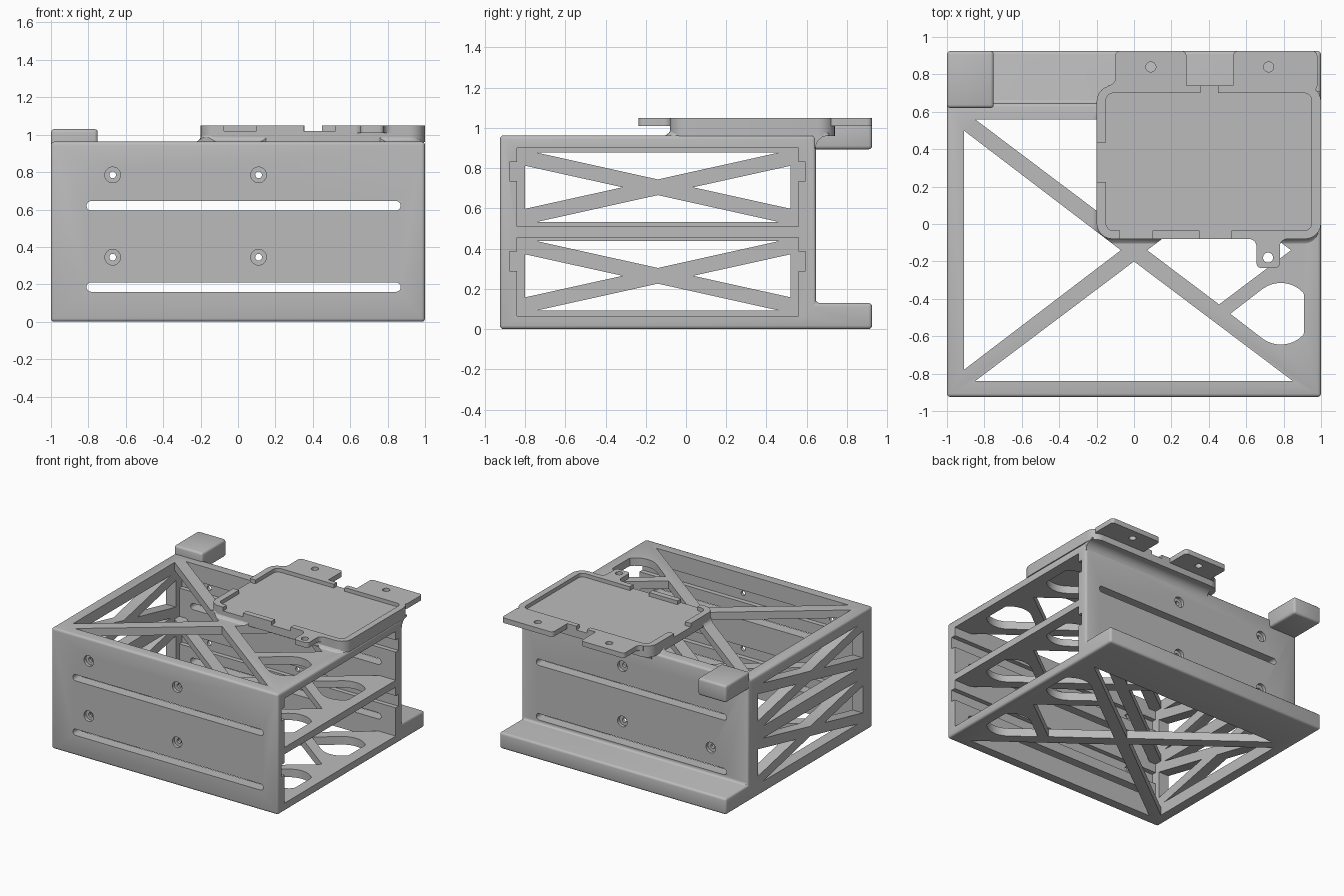
import bpy, bmesh, math
from mathutils import Vector

if "Cube" in bpy.data.objects:
    bpy.data.objects.remove(bpy.data.objects["Cube"], do_unlink=True)

grey = bpy.data.materials.new("plain_grey")
grey.use_nodes = True
grey.diffuse_color = (0.5, 0.5, 0.5, 1)
grey.node_tree.nodes["Principled BSDF"].inputs["Base Color"].default_value = (0.5, 0.5, 0.5, 1)

AXES = {"x": lambda a, b, h: (h, a, b),
        "y": lambda a, b, h: (a, h, b),
        "z": lambda a, b, h: (a, b, h)}


def loft(name, rings, axis="z"):
    """Closed solid through rings given as (points, height)."""
    bm = bmesh.new()
    loops = [[bm.verts.new(AXES[axis](a, b, h)) for a, b in pts] for pts, h in rings]
    for low, high in zip(loops, loops[1:]):
        for i in range(len(low)):
            j = (i + 1) % len(low)
            bm.faces.new((low[i], low[j], high[j], high[i]))
    bm.faces.new(loops[0])
    bm.faces.new(loops[-1])
    bmesh.ops.recalc_face_normals(bm, faces=bm.faces)
    mesh = bpy.data.meshes.new(name)
    bm.to_mesh(mesh)
    bm.free()
    mesh.materials.append(grey)
    obj = bpy.data.objects.new(name, mesh)
    bpy.context.collection.objects.link(obj)
    return obj


def prism(name, pts, axis, lo, hi):
    return loft(name, [(pts, lo), (pts, hi)], axis)


def rounded(a0, a1, b0, b1, r, steps=6):
    """Rounded rectangle outline."""
    pts = []
    for k, (ca, cb) in enumerate([(a1 - r, b1 - r), (a0 + r, b1 - r),
                                  (a0 + r, b0 + r), (a1 - r, b0 + r)]):
        for s in range(steps + 1):
            t = math.pi / 2 * (k + s / steps)
            pts.append((ca + r * math.cos(t), cb + r * math.sin(t)))
    return pts


def circle(a, b, r, n=24):
    return [(a + r * math.cos(math.tau * i / n), b + r * math.sin(math.tau * i / n))
            for i in range(n)]


def rect(a0, a1, b0, b1):
    return [(a0, b0), (a1, b0), (a1, b1), (a0, b1)]


def apply_mod(obj, mod):
    bpy.context.view_layer.objects.active = obj
    with bpy.context.temp_override(object=obj, active_object=obj):
        bpy.ops.object.modifier_apply(modifier=mod.name)


def cut(obj, pts, axis, lo, hi):
    cutter = prism("cutter", pts, axis, lo, hi)
    mod = obj.modifiers.new("cut", "BOOLEAN")
    mod.operation, mod.solver, mod.object = "DIFFERENCE", "EXACT", cutter
    apply_mod(obj, mod)
    bpy.data.objects.remove(cutter, do_unlink=True)


def soften(obj, width):
    mod = obj.modifiers.new("soften", "BEVEL")
    mod.width, mod.segments, mod.angle_limit = width, 3, math.radians(40)
    apply_mod(obj, mod)


# Cage: L-shaped side profile with a rear foot
cage = prism("cage", [(-0.925, 0), (0.925, 0), (0.925, 0.13), (0.645, 0.13),
                      (0.645, 0.963), (-0.925, 0.963)], "x", -1, 1)
soften(cage, 0.018)

# Two bays, open at the left side, with a guide groove in front and rear walls
for base in (0.065, 0.51):
    top, g0, g1 = base + 0.39, base + 0.225, base + 0.32
    bay = [(-0.84, base), (0.56, base), (0.56, g0), (0.595, g0), (0.595, g1), (0.56, g1),
           (0.56, top), (-0.84, top), (-0.84, g1), (-0.877, g1), (-0.877, g0), (-0.84, g0)]
    cut(cage, bay, "x", -0.91, 1.1)

# Truss openings in the three shelves, mirrored about the bay centre line
MID = -0.14


def flip(pts):
    return [(a, 2 * MID - b) for a, b in pts]


front_triangle = [(-0.85, -0.84), (0.85, -0.84), (0, -0.2)]
teardrop = [(0.515, -0.48)]
for i in range(25):
    t = math.radians(-127 + 254 * i / 24)
    teardrop.append((min(0.91, 0.785 + 0.165 * math.cos(t)), -0.48 + 0.165 * math.sin(t)))
diamond = [(0.07, MID), (0.455, -0.43), (0.84, MID), (0.455, 0.15)]
left_triangle = [(-0.91, 0.5), (-0.91, -0.78), (-0.07, MID)]
shelf_holes = [front_triangle, flip(front_triangle), teardrop, flip(teardrop),
               diamond, left_triangle]
for pts in shelf_holes:
    cut(cage, pts, "z", -0.1, 1.2)

# Crossed bracing in the closed side wall
for mid in (0.265, 0.705):
    for s in (-1, 1):
        cut(cage, [(MID - 0.6, mid + s * 0.172), (MID + 0.6, mid + s * 0.172),
                   (MID, mid + s * 0.039)], "x", -1.1, -0.9)
        cut(cage, [(MID + s * 0.66, mid - 0.107), (MID + s * 0.66, mid + 0.107),
                   (MID + s * 0.175, mid)], "x", -1.1, -0.9)

# Long slots and countersunk screw holes through front and rear walls
for z in (0.185, 0.62):
    cut(cage, rounded(-0.81, 0.87, z - 0.025, z + 0.025, 0.0249), "y", -1, 0.8)
for z in (0.345, 0.785):
    for x in (-0.67, 0.11):
        cut(cage, circle(x, z, 0.018), "y", -1, 0.8)
        cut(cage, circle(x, z, 0.042), "y", -1, -0.9)
        cut(cage, circle(x, z, 0.042), "y", 0.62, 0.8)

# Rear corner block
block = prism("corner_block", rect(-1, -0.75, 0.62, 0.925), "z", 0.893, 1.03)
soften(block, 0.018)

# Flared skirt under the tray, following the shelf openings
rings = []
for i in range(6):
    t = math.pi / 2 * i / 5
    off = 0.05 * (1 - math.sin(t))
    rings.append((rounded(-0.195 - off, 0.985, -0.075 - off, 0.635, 0.07),
                  0.958 + 0.045 * (1 - math.cos(t))))
skirt = loft("tray_skirt", rings)
for pts in shelf_holes:
    cut(skirt, pts, "z", 0.8, 1.2)

# Tray with raised rim and rim gaps
FLOOR, TOP = 1.02, 1.05
tray = prism("tray", rounded(-0.2, 1, -0.08, 0.74, 0.085), "z", 0.96, TOP)
cut(tray, rounded(-0.15, 0.95, -0.035, 0.7, 0.04), "z", FLOOR, 1.2)
for gap in (rect(-0.075, 0.1, -0.2, 0), rect(0.35, 0.52, -0.2, 0),
            rect(0.355, 0.45, 0.65, 0.8), rect(-0.3, -0.1, 0.225, 0.435)):
    cut(tray, gap, "z", FLOOR, 1.2)

# Curved support below the tray overhang
cove = [(0.63, 0.89)]
for i in range(7):
    t = math.pi / 2 * i / 6
    cove.append((0.71 - 0.066 * math.cos(t), 0.9 + 0.062 * math.sin(t)))
cove += [(0.71, 0.975), (0.63, 0.975)]
support = prism("tray_support", cove, "x", -0.15, 0.995)

# Screw tabs around the tray
tabs = [("rear_right_tab", (-0.1, 0.28, 0.715, 0.925), (0.09, 0.84)),
        ("rear_left_tab", (0.53, 0.98, 0.715, 0.925), (0.72, 0.84)),
        ("front_tab", (0.655, 0.78, -0.235, -0.045), (0.717, -0.18))]
parts = [cage, block, skirt, tray, support]
for name, box, hole in tabs:
    tab = prism(name, rounded(*box, 0.025), "z", 1.01, TOP)
    cut(tab, circle(*hole, 0.027), "z", 0.9, 1.2)
    parts.append(tab)

# Fillets where the tabs meet the tray
for name, x, y, sx, sy in (("rear_right_web", -0.1, 0.73, -1, 1),
                           ("front_web_a", 0.655, -0.07, -1, -1),
                           ("front_web_b", 0.78, -0.07, 1, -1)):
    r = 0.04
    arc = [(x + sx * (r - r * math.cos(a)), y + sy * (r + 0.01 - r * math.sin(a)))
           for a in (math.pi / 2 * i / 5 for i in range(6))]
    parts.append(prism(name, arc + [(x + sx * r, y), (x - sx * 0.02, y),
                                    (x - sx * 0.02, y + sy * (r + 0.01))], "z", 1.01, TOP))

# Keep crisp edges with smooth curves
for obj in bpy.context.view_layer.objects:
    obj.select_set(obj in parts)
bpy.context.view_layer.objects.active = cage
bpy.ops.object.shade_smooth_by_angle(angle=math.radians(30))
